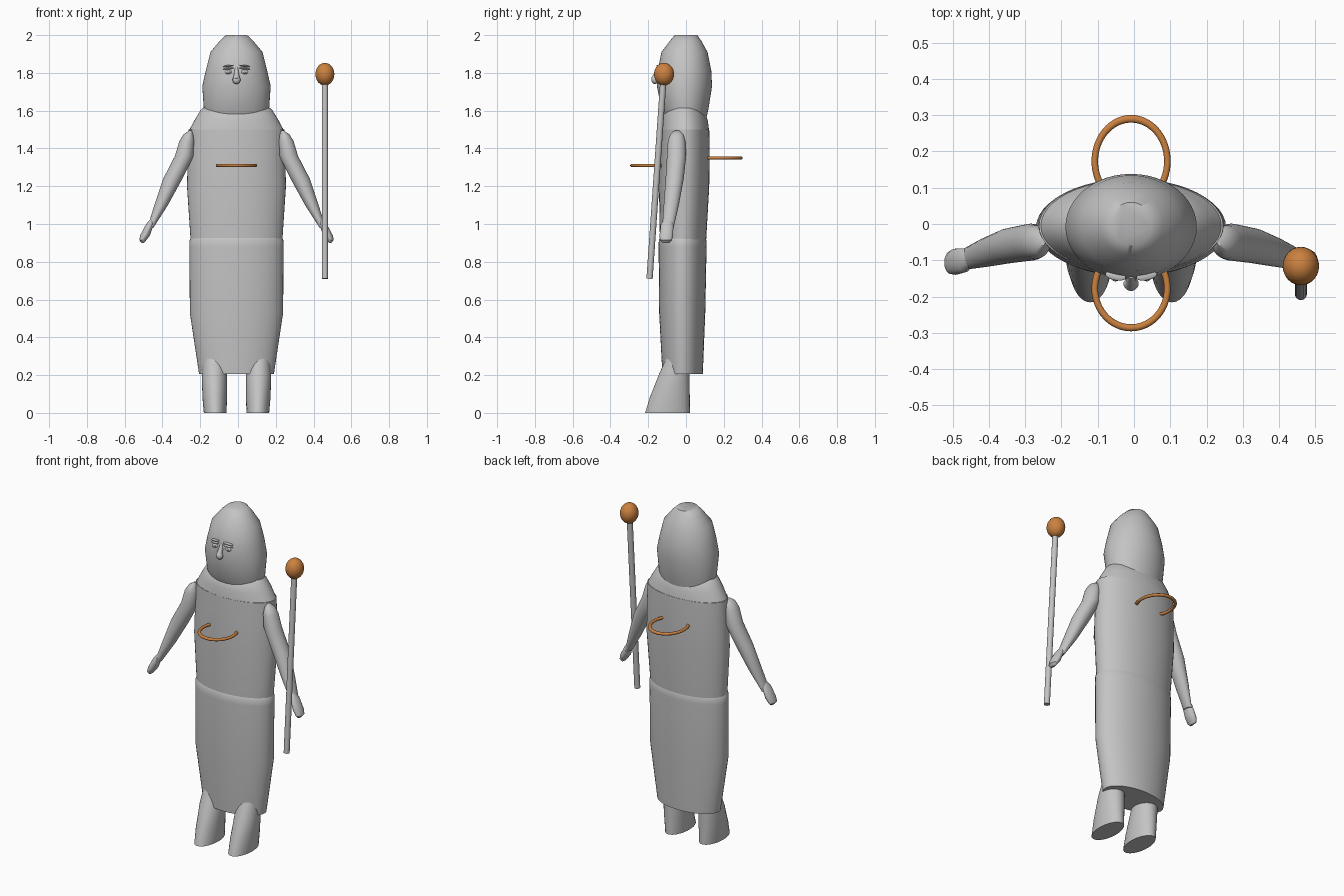
import bpy
import math
from mathutils import Vector

cube = bpy.data.objects.get("Cube")
if cube:
    bpy.data.objects.remove(cube)

CX = -0.008  # the figure stands a little off centre


def material(name, rgb):
    mat = bpy.data.materials.new(name)
    mat.use_nodes = True
    mat.diffuse_color = (*rgb, 1)
    mat.node_tree.nodes["Principled BSDF"].inputs["Base Color"].default_value = (*rgb, 1)
    return mat


GREY = material("stone grey", (0.55, 0.55, 0.55))
ORANGE = material("copper orange", (0.6, 0.22, 0.05))


def finish(obj, name, mat, angle=35):
    obj.name = name
    obj.data.materials.append(mat)
    bpy.ops.object.select_all(action="DESELECT")
    obj.select_set(True)
    bpy.context.view_layer.objects.active = obj
    bpy.ops.object.shade_smooth_by_angle(angle=math.radians(angle))
    return obj


def loft(name, rings, mat=GREY, sides=48, angle=35):
    """Skin a stack of level ellipses: (z, centre x, centre y, radius x, radius y)."""
    verts, faces = [], []
    for z, x, y, rx, ry in rings:
        for i in range(sides):
            a = math.tau * i / sides
            verts.append((x + rx * math.cos(a), y + ry * math.sin(a), z))
    for r in range(len(rings) - 1):
        for i in range(sides):
            j = (i + 1) % sides
            low, high = r * sides, (r + 1) * sides
            faces.append((low + i, low + j, high + j, high + i))
    faces.append(tuple(reversed(range(sides))))
    faces.append(tuple(range((len(rings) - 1) * sides, len(rings) * sides)))
    mesh = bpy.data.meshes.new(name)
    mesh.from_pydata(verts, [], faces)
    obj = bpy.data.objects.new(name, mesh)
    bpy.context.collection.objects.link(obj)
    return finish(obj, name, mat, angle)


def ball(name, loc, scale, mat=GREY, tilt=(0, 0, 0)):
    bpy.ops.mesh.primitive_uv_sphere_add(segments=32, ring_count=16, radius=1, location=loc, rotation=tilt)
    obj = bpy.context.object
    obj.scale = scale
    return finish(obj, name, mat)


def rod(name, start, end, r1, r2, mat=GREY):
    start, end = Vector(start), Vector(end)
    axis = end - start
    bpy.ops.mesh.primitive_cone_add(vertices=24, radius1=r1, radius2=r2, depth=axis.length,
                                    location=(start + end) / 2,
                                    rotation=axis.to_track_quat("Z", "Y").to_euler())
    return finish(bpy.context.object, name, mat)


# Robe: skirt, torso and sloping shoulders
loft("robe_skirt", [(0.205, CX, -0.018, 0.198, 0.107), (0.53, CX, -0.02, 0.247, 0.122),
                    (0.88, CX, -0.018, 0.249, 0.127), (0.915, CX, -0.018, 0.248, 0.126),
                    (0.93, CX, -0.018, 0.238, 0.118)])
loft("robe_torso", [(0.90, CX, -0.016, 0.242, 0.122), (1.2, CX, -0.01, 0.262, 0.133),
                    (1.4, CX, -0.006, 0.257, 0.131), (1.5, CX, -0.005, 0.254, 0.128)])
loft("shoulders", [(1.49, CX, -0.005, 0.254, 0.128), (1.55, CX, -0.006, 0.222, 0.121),
                   (1.6, CX, -0.008, 0.192, 0.104), (1.613, CX, -0.008, 0.18, 0.09)])

# Hooded head
loft("head", [(1.56, CX, 0.0, 0.166, 0.108), (1.61, CX, -0.006, 0.173, 0.125),
              (1.73, CX, -0.008, 0.181, 0.146), (1.81, CX, -0.008, 0.163, 0.142),
              (1.91, CX, -0.008, 0.138, 0.122), (1.97, CX, -0.002, 0.088, 0.083),
              (2.0, CX, 0.0, 0.056, 0.06)], angle=50)

# Face: shallow plate, eyes, brows and nose
loft("face_plate", [(1.745, CX, -0.11, 0.055, 0.04), (1.765, CX, -0.105, 0.078, 0.046),
                    (1.855, CX, -0.095, 0.09, 0.046)])
for side, word in ((1, "left"), (-1, "right")):
    ex = CX + side * 0.043
    ball(word + "_eye", (ex, -0.144, 1.805), (0.019, 0.011, 0.012))
    ball(word + "_pupil", (ex, -0.154, 1.805), (0.008, 0.004, 0.007))
    for lift in (0.018, 0.032):
        ball(word + "_brow", (ex, -0.143, 1.805 + lift), (0.029, 0.012, 0.005),
             tilt=(0, side * 0.12, side * 0.2))
rod("nose_bridge", (CX, -0.143, 1.825), (CX, -0.168, 1.765), 0.008, 0.018)
ball("nose_tip", (CX, -0.165, 1.763), (0.021, 0.018, 0.022))

# Arms, hands and feet on both sides
for side, word in ((1, "left"), (-1, "right")):
    arm = [(1.495, 0.243, -0.048, 0.006, 0.012), (1.475, 0.254, -0.049, 0.026, 0.034),
           (1.44, 0.262, -0.05, 0.04, 0.046), (1.36, 0.276, -0.05, 0.05, 0.051),
           (1.24, 0.337, -0.06, 0.051, 0.048), (1.1, 0.399, -0.078, 0.036, 0.04),
           (0.98, 0.456, -0.096, 0.016, 0.03)]
    hand = [(1.035, 0.442, -0.098, 0.006, 0.01), (1.0, 0.458, -0.1, 0.02, 0.033),
            (0.94, 0.484, -0.104, 0.026, 0.036), (0.915, 0.496, -0.106, 0.019, 0.032),
            (0.9, 0.496, -0.107, 0.006, 0.018)]
    foot = [(0.0, 0.113, -0.098, 0.06, 0.118), (0.08, 0.115, -0.086, 0.065, 0.106),
            (0.2, 0.117, -0.063, 0.067, 0.082), (0.3, 0.117, -0.04, 0.06, 0.06)]
    for part, rings in (("arm", arm), ("hand", hand), ("foot", foot)):
        loft(f"{word}_{part}", [(z, CX + side * x, y, rx, ry) for z, x, y, rx, ry in rings],
             sides=32)

# Staff with its knob
rod("staff", (0.46, -0.193, 0.71), (0.46, -0.12, 1.76), 0.0165, 0.0165)
ball("staff_knob", (0.46, -0.116, 1.793), (0.05, 0.053, 0.06), ORANGE)

# Hoops through the chest and the back
for name, y, z, stretch in (("chest_hoop", -0.178, 1.31, 1.08), ("back_hoop", 0.173, 1.35, 1.17)):
    bpy.ops.mesh.primitive_torus_add(major_radius=0.1, minor_radius=0.009, major_segments=64,
                                     minor_segments=12, location=(CX, y, z))
    bpy.context.object.scale = (1, stretch, 0.95)
    finish(bpy.context.object, name, ORANGE)
